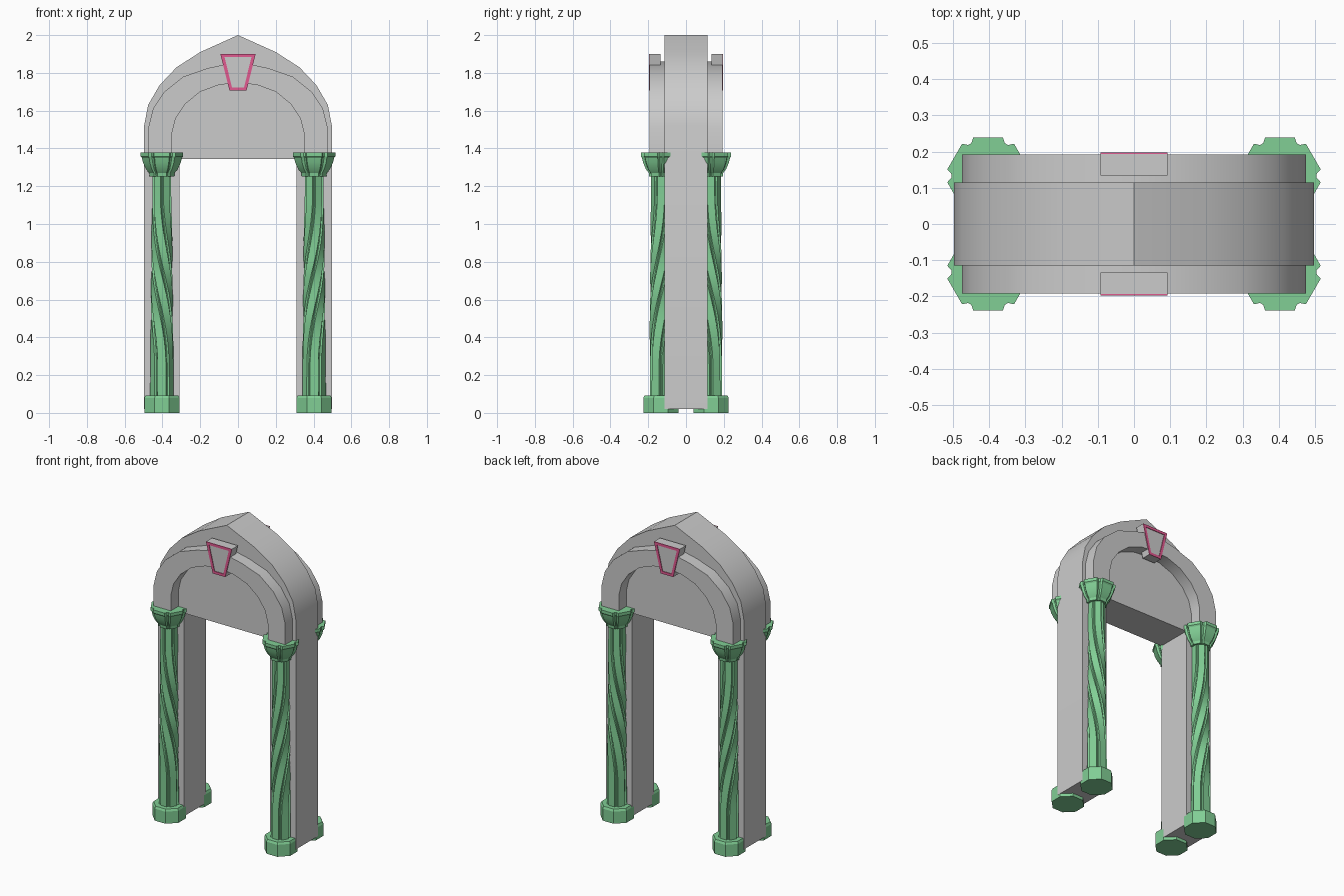
import bpy, bmesh, math

if "Cube" in bpy.data.objects:
    bpy.data.objects.remove(bpy.data.objects["Cube"])

def material(name, color):
    m = bpy.data.materials.new(name)
    m.diffuse_color = color
    m.use_nodes = True
    m.node_tree.nodes["Principled BSDF"].inputs["Base Color"].default_value = m.diffuse_color
    return m

GREEN = material("green", (0.22, 0.62, 0.30, 1))
PINK = material("pink", (0.75, 0.10, 0.28, 1))

def finish(name, bm, mat=None, mirror=(False, False, False), smooth=None):
    bmesh.ops.recalc_face_normals(bm, faces=bm.faces)
    me = bpy.data.meshes.new(name)
    bm.to_mesh(me)
    bm.free()
    ob = bpy.data.objects.new(name, me)
    bpy.context.collection.objects.link(ob)
    if mat:
        me.materials.append(mat)
    if any(mirror):
        mod = ob.modifiers.new("mirror", 'MIRROR')
        mod.use_axis = mirror
    if smooth:
        bpy.ops.object.select_all(action='DESELECT')
        ob.select_set(True)
        bpy.context.view_layer.objects.active = ob
        bpy.ops.object.shade_smooth_by_angle(angle=math.radians(smooth))
    return ob

def loft(bm, rings, closed=False):
    """Skin a list of equal closed rings; cap the ends or join them up."""
    vs = [[bm.verts.new(p) for p in r] for r in rings]
    n = len(vs[0])
    pairs = list(zip(vs, vs[1:])) + ([(vs[-1], vs[0])] if closed else [])
    for a, b in pairs:
        for i in range(n):
            j = (i + 1) % n
            bm.faces.new((a[i], a[j], b[j], b[i]))
    if not closed:
        bm.faces.new(vs[0])
        bm.faces.new(vs[-1])

def prism(name, pts, y0, y1, **kw):
    bm = bmesh.new()
    loft(bm, [[(x, y, z) for x, z in pts] for y in (y0, y1)])
    return finish(name, bm, **kw)

def symmetric(half):
    """Right half from bottom to apex (x = 0), plus its reflection."""
    return half + [(-x, z) for x, z in reversed(half) if x > 0]

BOTH_Y = (False, True, False)

# Wall slab: two legs, filled arch head with a pointed crown
outer = symmetric([(.497, .02), (.497, 1.52), (.476, 1.63), (.415, 1.735),
                   (.325, 1.83), (.2, 1.91), (0, 2.0)])
opening = [(-.31, .02), (-.31, 1.345), (.31, 1.345), (.31, .02)]
prism("arch_wall", outer + opening, -.115, .115, smooth=30)

# Raised arch moulding, front and back
band_out = symmetric([(.475, 1.36), (.475, 1.51), (.45, 1.61), (.39, 1.70),
                      (.29, 1.78), (.16, 1.825), (0, 1.86)])
band_in = symmetric([(.35, 1.36), (.35, 1.48), (.33, 1.56), (.28, 1.635),
                     (.2, 1.70), (.1, 1.737), (0, 1.747)])
prism("arch_moulding", band_out + band_in[::-1], -.192, -.112,
      mirror=BOTH_Y, smooth=30)

# Keystone block and its coloured border
key = [(-.093, 1.9), (.093, 1.9), (.045, 1.706), (-.045, 1.706)]
key_in = [(-.071, 1.883), (.071, 1.883), (.032, 1.723), (-.032, 1.723)]
prism("keystone", key, -.193, -.134, mirror=BOTH_Y)
bm = bmesh.new()
loft(bm, [[(x, y, z) for x, z in p] for p, y in
          ((key, -.193), (key, -.197), (key_in, -.197), (key_in, -.193))], closed=True)
finish("keystone_border", bm, PINK, mirror=BOTH_Y)

# Columns: built at the front right corner, mirrored to all four
CX, CY = .403, -.133
ALL = (True, True, False)

def lobed(r, groove, z, turn=0.0):
    """Six flat lobes separated by narrow grooves."""
    out = []
    for k in range(6):
        for da, rr in ((-27, r * groove), (-21, r), (21, r), (27, r * groove)):
            a = math.radians(-90 + 60 * k + da + turn)
            out.append((CX + rr * math.cos(a), CY + rr * math.sin(a), z))
    return out

def octagon(r, z):
    return [(CX + r * math.cos(math.radians(22.5 + 45 * k)),
             CY + r * math.sin(math.radians(22.5 + 45 * k)), z) for k in range(8)]

# Base
bm = bmesh.new()
loft(bm, [octagon(.101, 0), octagon(.101, .078), octagon(.094, .092)])
finish("column_base", bm, GREEN, ALL)

# Twisted fluted shaft, straight at both ends
bm = bmesh.new()
rings = []
for i in range(25):
    z = .085 + (1.26 - .085) * i / 24
    t = min(max((z - .25) / .9, 0), 1)
    rings.append(lobed(.063 - .011 * i / 24, .86, z, 150 * t * t * (3 - 2 * t)))
loft(bm, rings)
finish("column_shaft", bm, GREEN, ALL, smooth=25)

# Flared capital
bm = bmesh.new()
loft(bm, [lobed(r, .89, z) for r, z in
          ((.066, 1.252), (.068, 1.27), (.085, 1.29), (.101, 1.325),
           (.107, 1.35), (.114, 1.358), (.114, 1.378))])
finish("column_capital", bm, GREEN, ALL, smooth=25)
